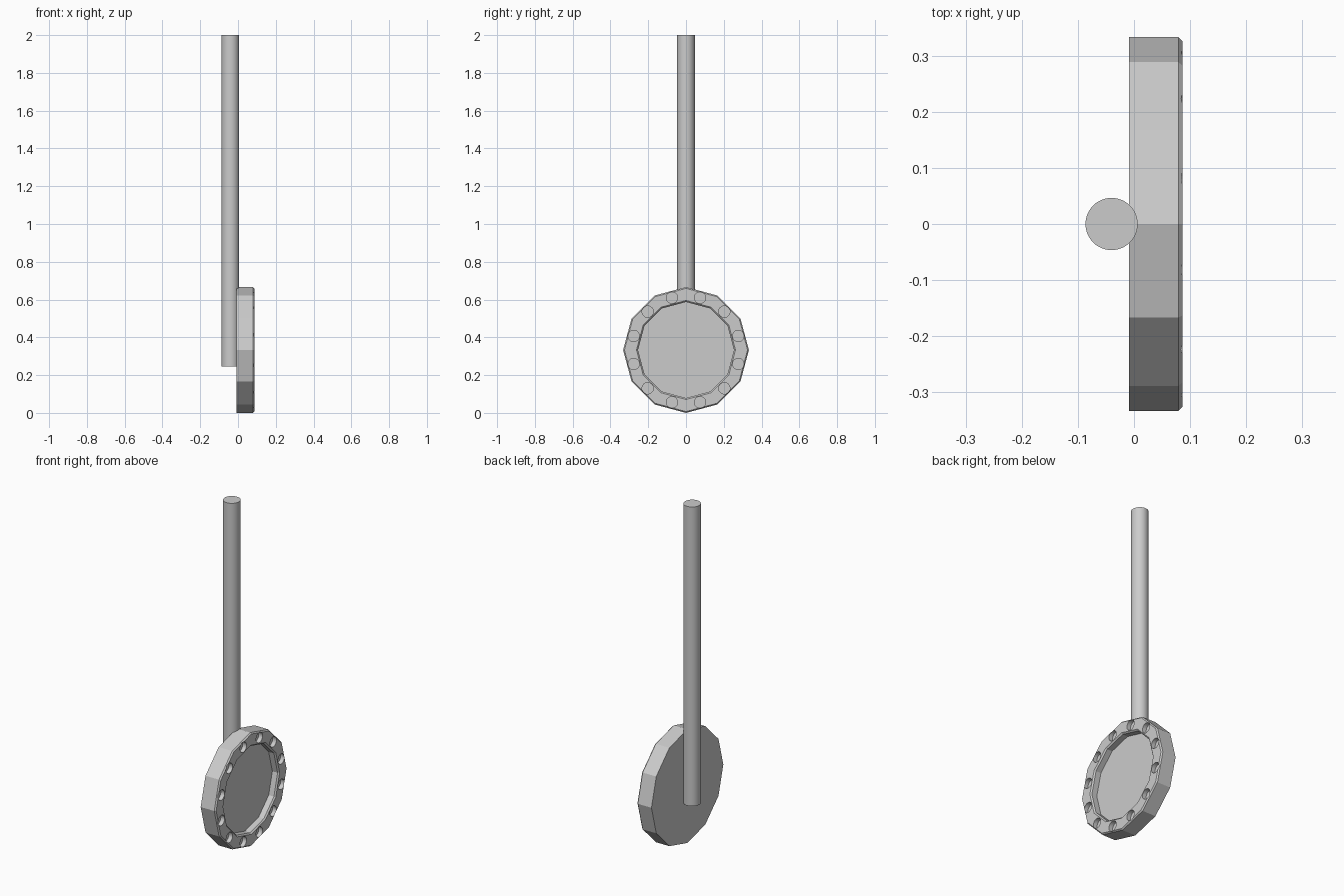
import bpy, bmesh, math
from mathutils import Matrix

if "Cube" in bpy.data.objects:
    bpy.data.objects.remove(bpy.data.objects["Cube"])

SIDES = 12
CZ = 0.333          # height of the disc centre


def new_object(name, bm):
    bmesh.ops.recalc_face_normals(bm, faces=bm.faces)
    mesh = bpy.data.meshes.new(name)
    bm.to_mesh(mesh)
    bm.free()
    ob = bpy.data.objects.new(name, mesh)
    bpy.context.collection.objects.link(ob)
    return ob


def activate(ob):
    bpy.ops.object.select_all(action='DESELECT')
    ob.select_set(True)
    bpy.context.view_layer.objects.active = ob


# Twelve-sided lamp housing: (radius, x) profile turned about the x axis
profile = [(0.333, -0.009), (0.333, 0.079), (0.326, 0.0865),
           (0.262, 0.0865), (0.254, 0.079), (0.254, 0.045)]
bm = bmesh.new()
rings = []
for r, x in profile:
    rings.append([bm.verts.new((x, r * math.cos(2 * math.pi * i / SIDES),
                                CZ + r * math.sin(2 * math.pi * i / SIDES)))
                  for i in range(SIDES)])
for a, b in zip(rings, rings[1:]):
    for i in range(SIDES):
        j = (i + 1) % SIDES
        bm.faces.new((a[i], a[j], b[j], b[i]))
bm.faces.new(rings[0])
bm.faces.new(rings[-1])
housing = new_object("disc_housing", bm)

# Round sockets bored into the rim, one per side
bm = bmesh.new()
for i in range(SIDES):
    a = 2 * math.pi * (i + 0.5) / SIDES
    place = (Matrix.Translation((0.0865, 0.287 * math.cos(a), CZ + 0.287 * math.sin(a)))
             @ Matrix.Rotation(math.pi / 2, 4, 'Y'))
    bmesh.ops.create_cone(bm, cap_ends=True, segments=32, radius1=0.03,
                          radius2=0.03, depth=0.05, matrix=place)
cutter = new_object("socket_cutter", bm)
cutter.hide_render = True
mod = housing.modifiers.new("sockets", 'BOOLEAN')
mod.object = cutter
mod.operation = 'DIFFERENCE'
mod.solver = 'EXACT'
activate(housing)
bpy.ops.object.modifier_apply(modifier=mod.name)
bpy.data.objects.remove(cutter)

# Round pole against the back of the disc
bpy.ops.mesh.primitive_cylinder_add(vertices=48, radius=0.0465, depth=1.755,
                                    location=(-0.04, 0, 0.245 + 1.755 / 2))
pole = bpy.context.object
pole.name = "pole"
bpy.ops.object.shade_smooth_by_angle(angle=math.radians(30))
